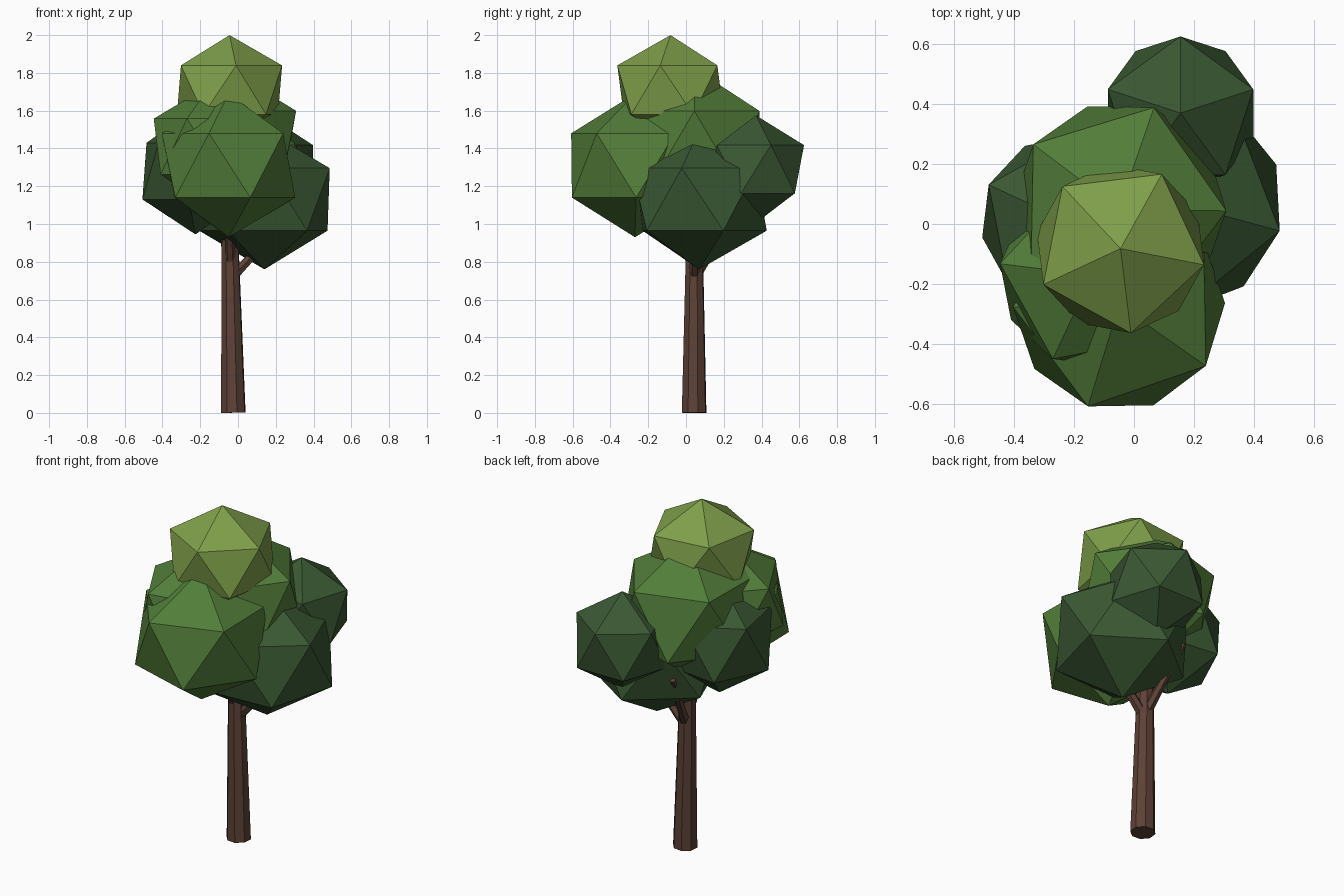
import bpy
import bmesh
from math import radians
from mathutils import Matrix, Vector

cube = bpy.data.objects.get("Cube")
if cube:
    bpy.data.objects.remove(cube, do_unlink=True)


def material(name, rgb):
    mat = bpy.data.materials.new(name)
    mat.use_nodes = True
    color = (*rgb, 1.0)
    mat.diffuse_color = color
    bsdf = next(n for n in mat.node_tree.nodes if n.type == "BSDF_PRINCIPLED")
    bsdf.inputs["Base Color"].default_value = color
    bsdf.inputs["Roughness"].default_value = 0.9
    return mat


bark = material("bark brown", (0.11, 0.054, 0.038))
dark_green = material("dark green", (0.042, 0.097, 0.033))
mid_green = material("mid green", (0.085, 0.205, 0.042))
light_green = material("light green", (0.21, 0.345, 0.068))


def add_object(name, bm, mat):
    mesh = bpy.data.meshes.new(name)
    bm.to_mesh(mesh)
    bm.free()
    mesh.materials.append(mat)
    obj = bpy.data.objects.new(name, mesh)
    bpy.context.collection.objects.link(obj)
    return obj


def limb(name, start, end, r_start, r_end, sides):
    """Tapered flat-sided limb running from start to end."""
    start, end = Vector(start), Vector(end)
    axis = end - start
    turn = axis.to_track_quat("Z", "Y").to_matrix().to_4x4()
    place = Matrix.Translation((start + end) / 2) @ turn
    bm = bmesh.new()
    bmesh.ops.create_cone(
        bm, cap_ends=True, segments=sides, radius1=r_start, radius2=r_end,
        depth=axis.length,
        matrix=place @ Matrix.Rotation(radians(180 / sides), 4, "Z"))
    return add_object(name, bm, bark)


def clump(name, center, width, height, turn, mat):
    """Faceted leaf clump: an upright icosahedron turned about z."""
    bm = bmesh.new()
    bmesh.ops.create_icosphere(bm, subdivisions=1, radius=1)
    place = (Matrix.Translation(center)
             @ Matrix.Rotation(radians(turn), 4, "Z")
             @ Matrix.Diagonal((width, width, height, 1)))
    bm.transform(place)
    return add_object(name, bm, mat)


# Trunk and branches
limb("trunk", (-0.025, 0.043, 0.001), (-0.045, 0.045, 1.08), 0.068, 0.042, 8)
limb("left_branch", (-0.03, 0.045, 0.72), (0.16, 0.05, 0.92), 0.03, 0.02, 6)
limb("back_branch", (-0.03, 0.04, 0.71), (-0.11, 0.28, 1.09), 0.03, 0.016, 6)
limb("front_branch", (-0.04, 0.03, 0.8), (-0.05, -0.15, 1.1), 0.03, 0.018, 6)

# Lower, shaded leaf clumps
clump("left_leaves", (0.14, 0.07, 1.13), 0.40, 0.37, -15, dark_green)
clump("right_leaves", (-0.225, 0.01, 1.28), 0.32, 0.335, 11, dark_green)
clump("back_leaves", (0.155, 0.37, 1.29), 0.285, 0.285, 18, dark_green)

# Middle leaf clumps
clump("front_leaves", (-0.05, -0.27, 1.31), 0.395, 0.38, 37, mid_green)
clump("core_leaves", (-0.05, 0.05, 1.42), 0.40, 0.40, -1, mid_green)
clump("side_leaves", (-0.14, -0.17, 1.41), 0.345, 0.33, 29, mid_green)

# Sunlit crown
clump("crown_leaves", (-0.045, -0.082, 1.71), 0.317, 0.29, 61, light_green)
